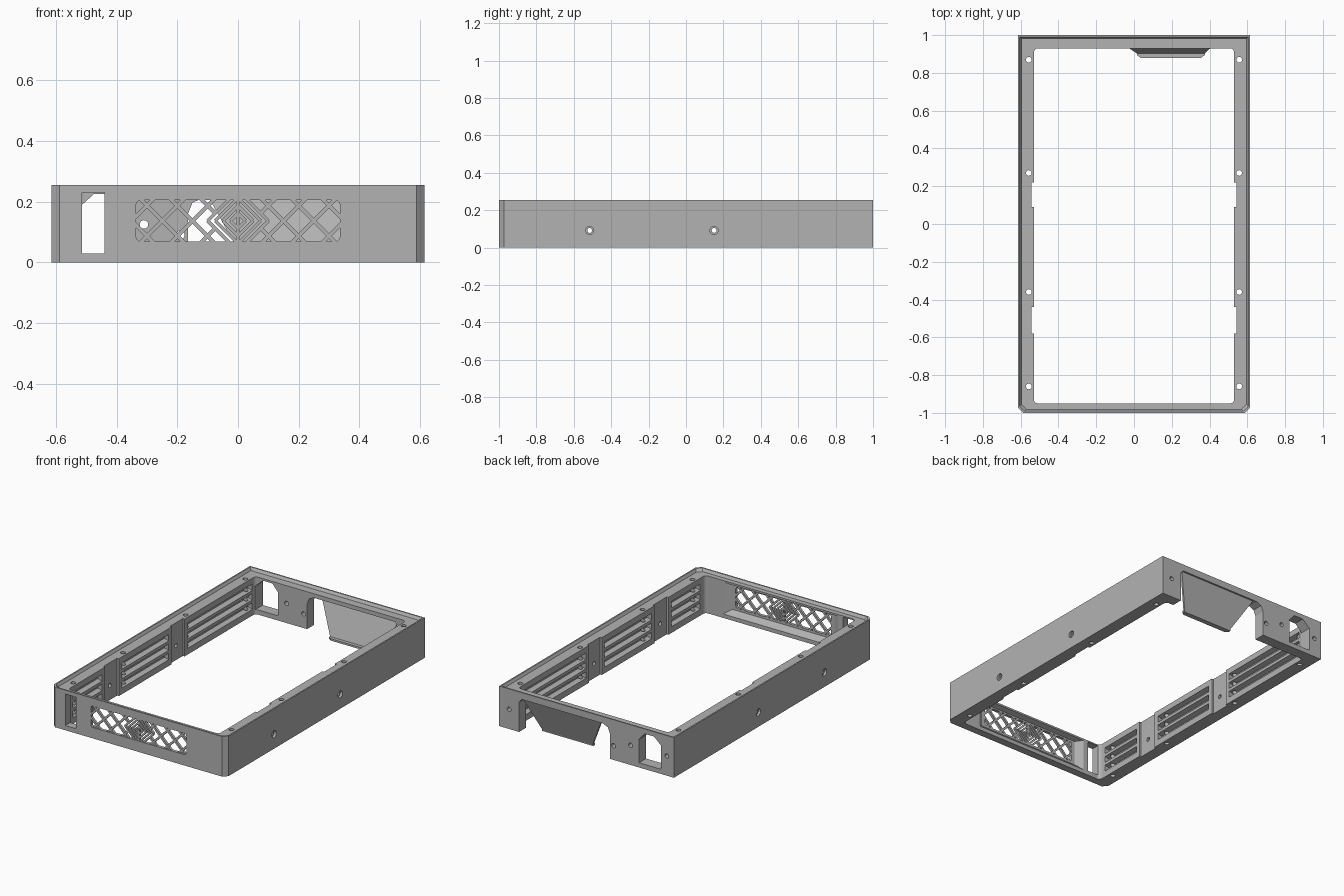
import bpy, bmesh, math
from mathutils import Matrix, Vector

if "Cube" in bpy.data.objects:
    bpy.data.objects.remove(bpy.data.objects["Cube"], do_unlink=True)

grey = bpy.data.materials.new("mid grey")
grey.use_nodes = True
COLOUR = (0.45, 0.45, 0.45, 1)
grey.diffuse_color = COLOUR
grey.node_tree.nodes["Principled BSDF"].inputs["Base Color"].default_value = COLOUR

W, L, H = 0.615, 1.0, 0.255
IN_X, IN_FRONT, IN_BACK = 0.53, -0.95, 0.93


def loft(name, low, high):
    """Closed solid between two matching rings of 3D points."""
    bm = bmesh.new()
    a = [bm.verts.new(p) for p in low]
    b = [bm.verts.new(p) for p in high]
    n = len(a)
    bm.faces.new(a[::-1])
    bm.faces.new(b)
    for i in range(n):
        j = (i + 1) % n
        bm.faces.new((a[i], a[j], b[j], b[i]))
    bmesh.ops.recalc_face_normals(bm, faces=bm.faces)
    mesh = bpy.data.meshes.new(name)
    bm.to_mesh(mesh)
    bm.free()
    obj = bpy.data.objects.new(name, mesh)
    mesh.materials.append(grey)
    bpy.context.collection.objects.link(obj)
    return obj


def place(p, axis, d):
    u, v = p
    return {"x": (d, u, v), "y": (u, d, v), "z": (u, v, d)}[axis]


def prism(name, pts, axis, lo, hi):
    return loft(name, [place(p, axis, lo) for p in pts], [place(p, axis, hi) for p in pts])


def rect(u0, u1, v0, v1):
    return [(u0, v0), (u1, v0), (u1, v1), (u0, v1)]


def circle(u, v, r, n=16):
    return [(u + r * math.cos(2 * math.pi * i / n), v + r * math.sin(2 * math.pi * i / n))
            for i in range(n)]


def rounded(u0, u1, v0, v1, r):
    pts = []
    for k, (cu, cv) in enumerate([(u1 - r, v1 - r), (u0 + r, v1 - r), (u0 + r, v0 + r), (u1 - r, v0 + r)]):
        for s in range(4):
            t = math.radians(90 * k + 30 * s)
            pts.append((cu + r * math.cos(t), cv + r * math.sin(t)))
    return pts


def outline(inset):
    """Plan of the case with both front corners chamfered."""
    x, y, c = W - inset, L - inset, 0.027
    return [(-x, y), (-x, c - y), (c - x, -y), (x - c, -y), (x, c - y), (x, y)]


def cut(target, cutter):
    mod = target.modifiers.new("cut", "BOOLEAN")
    mod.operation, mod.solver, mod.object = "DIFFERENCE", "EXACT", cutter
    bpy.context.view_layer.update()
    deps = bpy.context.evaluated_depsgraph_get()
    mesh = bpy.data.meshes.new_from_object(target.evaluated_get(deps))
    target.modifiers.clear()
    target.data = mesh
    bpy.data.objects.remove(cutter, do_unlink=True)


# Case: hollow frame with a raised, bevelled rim
case = prism("case_frame", outline(0), "z", 0, H)
cut(case, prism("inside", rounded(-IN_X, IN_X, IN_FRONT, IN_BACK, 0.02), "z", -0.1, H + 0.1))
cut(case, loft("rim_recess", [place(p, "z", 0.238) for p in outline(0.019)],
               [place(p, "z", 0.26) for p in outline(0.006)]))

# Side walls: pillar recesses, long V grooves, vertical and sideways screw holes
PILLARS = [(-0.58, -0.44), (0.09, 0.22)]
for s in (-1, 1):
    x_in, x_deep = s * (IN_X - 0.02), s * (IN_X + 0.03)
    for y0, y1 in PILLARS:
        cut(case, prism("pillar_recess", rect(y0, y1, -0.1, 0.4), "x", x_in, s * (IN_X + 0.012)))
    for y0, y1 in [(-0.9, -0.61), (-0.41, 0.06), (0.25, 0.9)]:
        for z in (0.06, 0.12, 0.18):
            rings = [[(x_in, y, z - 0.026), (x_deep, y, z - 0.012),
                      (x_deep, y, z + 0.012), (x_in, y, z + 0.026)] for y in (y0, y1)]
            cut(case, loft("groove", *rings))
    for y in (-0.86, -0.36, 0.27, 0.87):
        cut(case, prism("screw_hole", circle(s * 0.557, y, 0.015), "z", -0.1, 0.4))
    for y in (-0.515, 0.15):
        cut(case, prism("side_hole", circle(y, 0.092, 0.013), "x", s * 0.4, s * 0.7))
        cut(case, prism("counterbore", circle(y, 0.092, 0.022), "x", s * 0.6, s * 0.7))

# Front wall: slot, tapered pocket behind the grille, grille opening
cut(case, prism("front_slot", rect(-0.515, -0.44, 0.03, 0.23), "y", -1.1, -0.9))
cut(case, loft("grille_pocket", [place(p, "y", -0.98) for p in rect(-0.36, 0.36, 0.055, 0.215)],
               [place(p, "y", -0.94) for p in rect(-0.42, 0.42, 0.015, 0.23)]))
GX, GZ, MID = 0.336, 0.068, 0.137
cut(case, prism("grille_opening", rounded(-GX, GX, MID - GZ, MID + GZ, 0.015), "y", -1.1, -0.9))

# Back wall: chamfered window, large open bay, screw holes
cut(case, prism("back_window", [(-0.525, 0.03), (-0.37, 0.03), (-0.37, 0.18), (-0.41, 0.225),
                                (-0.475, 0.225), (-0.525, 0.18)], "y", 0.8, 1.1))
cut(case, prism("back_bay", [(-0.165, -0.1), (0.475, -0.1), (0.475, 0.19), (0.455, 0.212),
                             (-0.115, 0.212), (-0.15, 0.197), (-0.165, 0.16)], "y", 0.8, 1.1))
for x, z in [(-0.31, 0.125), (-0.19, 0.09), (-0.565, 0.125), (0.545, 0.125)]:
    cut(case, prism("back_hole", circle(x, z, 0.014), "y", 0.8, 1.1))

# Grille: crossed diagonal bars around a nest of diamonds
grille = bmesh.new()


def bar(x0, z0, x1, z1, width):
    a, b = Vector((x0, 0, z0)), Vector((x1, 0, z1))
    d = b - a
    m = (Matrix.Translation((a + b) / 2 + Vector((0, -0.988, MID)))
         @ Matrix.Rotation(-math.atan2(d.z, d.x), 4, "Y")
         @ Matrix.Diagonal((d.length, 0.016, width, 1)))
    bmesh.ops.create_cube(grille, size=1, matrix=m)


PITCH, CORE, END = 0.1, 0.1, GZ + 0.008
for k in range(-4, 4):
    c = (k + 0.5) * PITCH
    for s in (-1, 1):
        # each bar follows x = c + s * z, broken where it meets the centre
        if abs(c) < CORE:
            inner = (CORE - abs(c)) / 2
            side = math.copysign(1, c) * s
            bar(c + s * side * inner, side * inner, c + s * side * END, side * END, 0.013)
            far = (CORE + abs(c)) / 2
            if far < END:
                bar(c - s * side * far, -side * far, c - s * side * END, -side * END, 0.013)
        else:
            z0, z1 = -END, END
            limit = GX + 0.008
            zs = sorted([s * (-limit - c), s * (limit - c)])
            z0, z1 = max(z0, zs[0]), min(z1, zs[1])
            if z1 > z0:
                bar(c + s * z0, z0, c + s * z1, z1, 0.013)
for r in (0.1, 0.075, 0.05, 0.025):
    t = max(0, r - END)
    for sx in (-1, 1):
        for sz in (-1, 1):
            bar(sx * r, 0, sx * t, sz * (r - t), 0.011)
bar(0, -END, 0, END, 0.01)
mesh = bpy.data.meshes.new("front_grille")
grille.to_mesh(mesh)
grille.free()
mesh.materials.append(grey)
bpy.context.collection.objects.link(bpy.data.objects.new("front_grille", mesh))

# Sloping flap in the back bay, with a small foot
top, low, t = [(-0.1, 0.98, 0.22), (0.46, 0.98, 0.22)], [(0.37, 0.9, 0.005), (0.02, 0.9, 0.005)], 0.012
face = top + low
loft("back_flap", face, [(x, y + t, z) for x, y, z in face])
prism("flap_foot", [(0.015, 0.912), (0.015, 0.895), (0.035, 0.88), (0.355, 0.88),
                    (0.375, 0.895), (0.375, 0.912)], "z", 0, 0.012)
